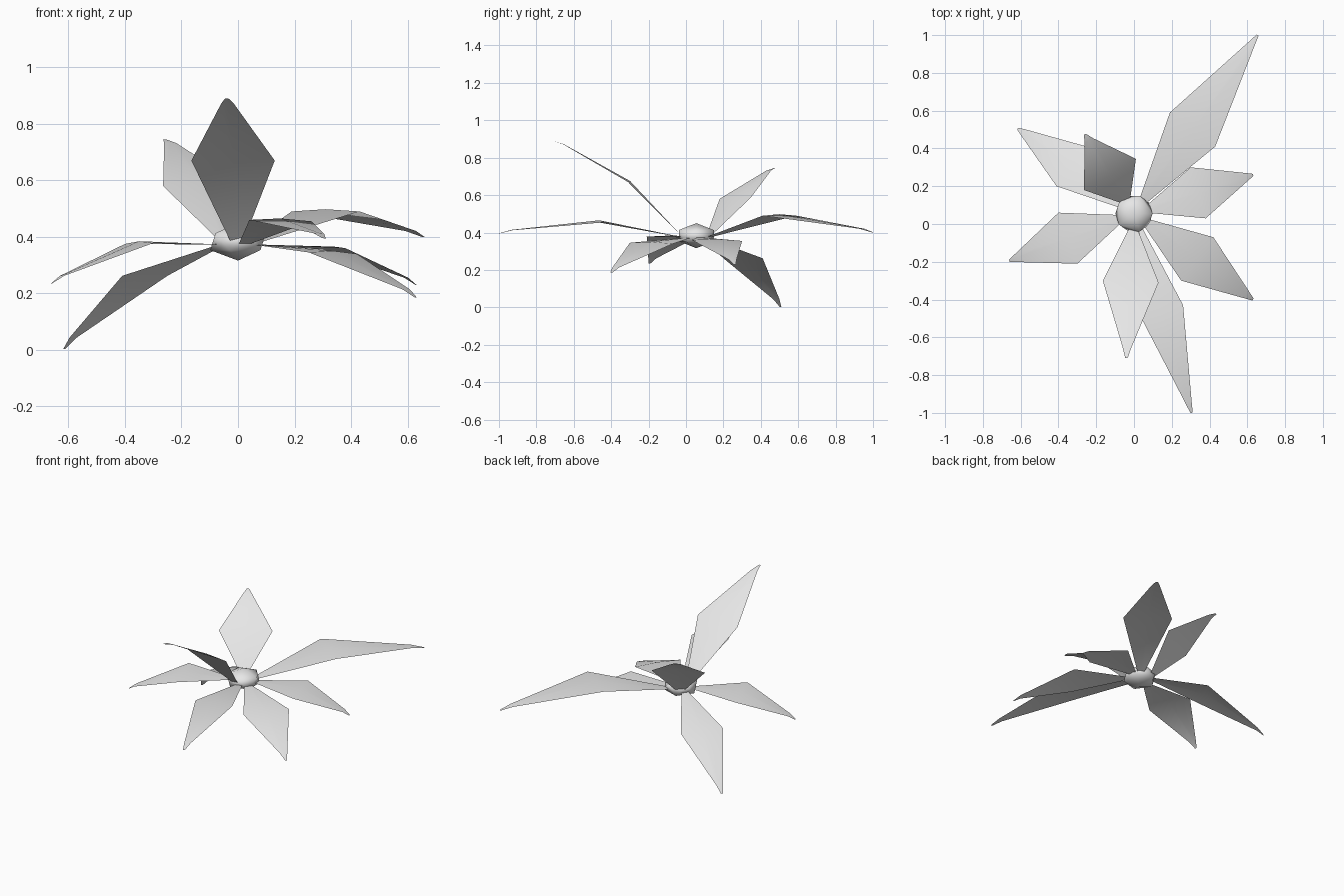
import bpy
from mathutils import Vector

default = bpy.data.objects.get("Cube")
if default:
    bpy.data.objects.remove(default, do_unlink=True)

# one pale grey for the whole flower
grey = bpy.data.materials.new("pale_grey")
grey.use_nodes = True
grey.diffuse_color = (0.8, 0.8, 0.8, 1)
grey.node_tree.nodes["Principled BSDF"].inputs["Base Color"].default_value = grey.diffuse_color

HUB = Vector((0, 0.055, 0.383))
ROOT_HALF, TIP_HALF, RIB, BULGE = 0.018, 0.006, 0.008, 0.01


def smooth(obj):
    for polygon in obj.data.polygons:
        polygon.use_smooth = True


def make_petal(name, left, right, tip):
    """Kite-shaped petal with a slightly raised rib and a drooping point."""
    left, right, tip = Vector(left), Vector(right), Vector(tip)
    middle = (left + right) / 2
    # the petal leaves the hub in the direction of its widest point
    outward = middle - HUB
    outward.z = 0
    root = HUB + outward.normalized() * 0.07 - Vector((0, 0, 0.01))
    across = (left - right).normalized()
    up = (middle - root).cross(across).normalized()

    near_left = left.lerp(tip + across * TIP_HALF, 0.88) + up * BULGE
    near_right = right.lerp(tip - across * TIP_HALF, 0.88) + up * BULGE
    rows = [
        (root + across * ROOT_HALF, root, root - across * ROOT_HALF),
        (left, middle + up * RIB, right),
        (near_left, (near_left + near_right) / 2 + up * RIB / 4, near_right),
        (tip + across * TIP_HALF, tip, tip - across * TIP_HALF),
    ]
    verts = [point for row in rows for point in row]
    faces = []
    for row in range(len(rows) - 1):
        for column in range(2):
            a = row * 3 + column
            faces.append((a, a + 1, a + 4, a + 3))
    mesh = bpy.data.meshes.new(name)
    mesh.from_pydata(verts, [], faces)
    mesh.materials.append(grey)
    mesh.update()
    # top side faces up
    if mesh.polygons[0].normal.dot(up) < 0:
        mesh.flip_normals()
    obj = bpy.data.objects.new(name, mesh)
    bpy.context.collection.objects.link(obj)
    smooth(obj)


# petals: left corner, right corner, tip
petals = {
    "petal_back_left_long": ((0.19, 0.59, 0.49), (0.43, 0.41, 0.49), (0.655, 1, 0.4)),
    "petal_left": ((0.3, 0.3, 0.355), (0.38, 0.03, 0.36), (0.63, 0.26, 0.23)),
    "petal_front_left": ((0.42, -0.07, 0.34), (0.25, -0.3, 0.345), (0.63, -0.4, 0.185)),
    "petal_front_long": ((0.26, -0.43, 0.455), (0.04, -0.5, 0.46), (0.305, -1, 0.395)),
    "petal_front_raised": ((0.13, -0.31, 0.67), (-0.165, -0.3, 0.67), (-0.04, -0.71, 0.89)),
    "petal_right": ((-0.3, -0.21, 0.378), (-0.4, 0.06, 0.375), (-0.66, -0.195, 0.235)),
    "petal_back_right_low": ((-0.41, 0.2, 0.262), (-0.25, 0.41, 0.262), (-0.615, 0.505, 0.003)),
    "petal_back_raised": ((-0.265, 0.18, 0.58), (0.01, 0.345, 0.585), (-0.26, 0.475, 0.745)),
}
for name, corners in petals.items():
    make_petal(name, *corners)

# flattened hub in the middle
bpy.ops.mesh.primitive_ico_sphere_add(subdivisions=1, radius=1, location=HUB)
hub = bpy.context.object
hub.name = "hub"
hub.scale = (0.11, 0.11, 0.067)
hub.data.materials.append(grey)
smooth(hub)
